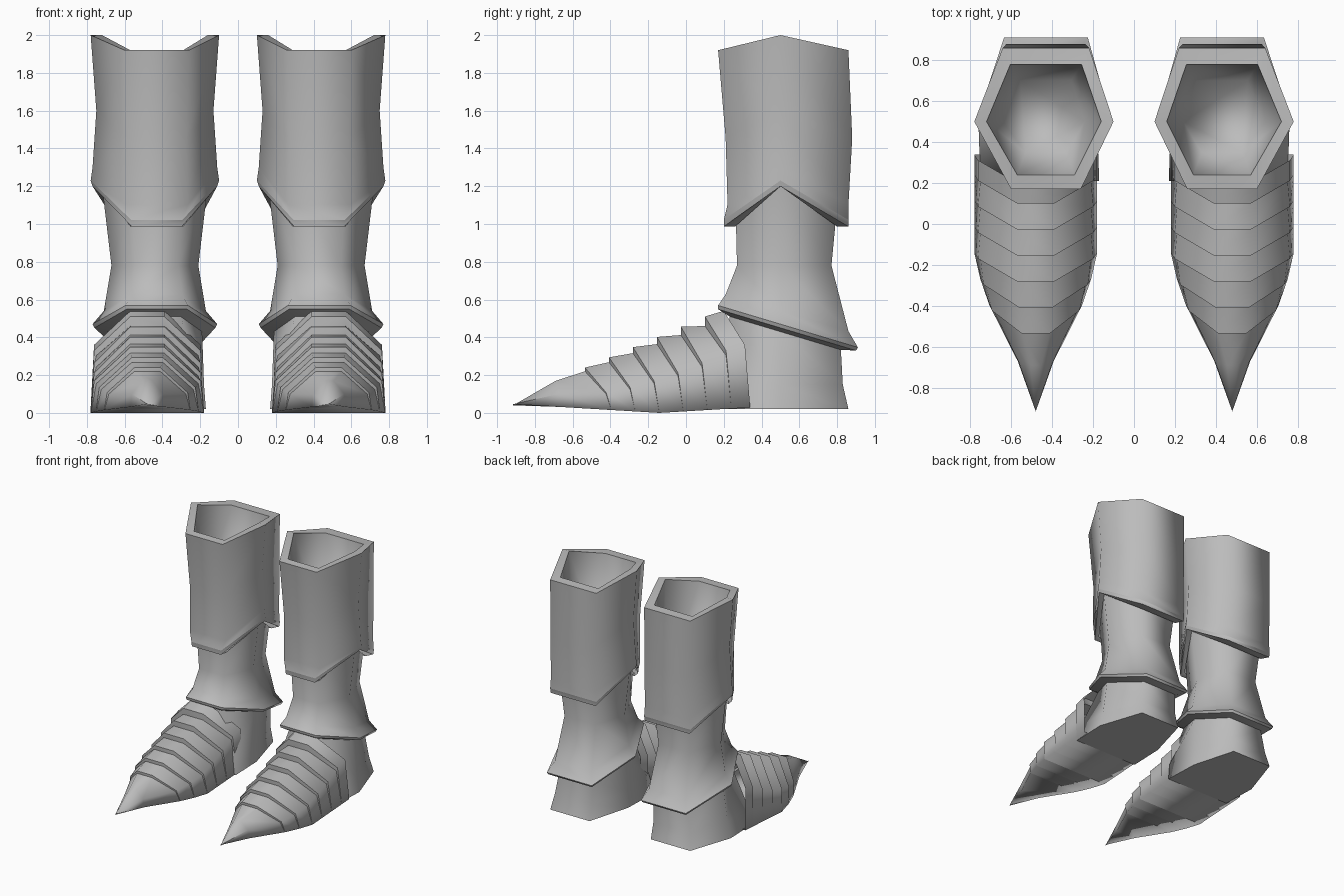
import bpy, bmesh

cube = bpy.data.objects.get("Cube")
if cube:
    bpy.data.objects.remove(cube)

steel = bpy.data.materials.new("grey_steel")
steel.use_nodes = True
grey = (0.5, 0.5, 0.5, 1)
steel.diffuse_color = grey
steel.node_tree.nodes["Principled BSDF"].inputs["Base Color"].default_value = grey


def loft(name, rings, sharp, cap_start=False, cap_end=False):
    """Skin closed rings of points, crease the listed rings, mirror to the other leg."""
    bm = bmesh.new()
    loops = [[bm.verts.new(point) for point in ring] for ring in rings]
    count = len(loops[0])
    for upper, lower in zip(loops, loops[1:]):
        for i in range(count):
            bm.faces.new((upper[i - 1], upper[i], lower[i], lower[i - 1]))
    if cap_start:
        bm.faces.new(loops[0])
    if cap_end:
        bm.faces.new(loops[-1])
    for face in bm.faces:
        face.smooth = True
    for index in sharp:
        loop = loops[index]
        for i in range(count):
            bm.edges.get((loop[i - 1], loop[i])).smooth = False
    bmesh.ops.remove_doubles(bm, verts=bm.verts, dist=0.0005)
    bmesh.ops.recalc_face_normals(bm, faces=bm.faces)
    mesh = bpy.data.meshes.new(name)
    bm.to_mesh(mesh)
    bm.free()
    mesh.materials.append(steel)
    obj = bpy.data.objects.new(name, mesh)
    bpy.context.collection.objects.link(obj)
    mirror = obj.modifiers.new("other_leg", 'MIRROR')
    mirror.use_mirror_merge = False


def hexagon(z, half, front, back, flat=0.5, slope=0, dip=0, x=0.44):
    """Six-sided leg ring, wide at the sides, flat at front and back."""
    def corner(side, y, share):
        return (x - 0.01 + side * half * share, y, z - dip - slope * (y - 0.5))
    return [corner(-1, front, flat), corner(1, front, flat), (x + half, 0.5, z),
            corner(1, back, 0.62), corner(-1, back, 0.62), (x - half, 0.5, z)]


def cuff_ring(z, half, front, back, flat=0.5):
    """Leg ring whose front and back hang lower the further down it sits."""
    return hexagon(z, half, front, back, flat, dip=0.08 + (2 - z) / 6)


# Shin cuff: hollow inside, rim, outer wall, flared pointed lip
loft("shin_cuff", [
    cuff_ring(1.4, 0.2, 0.35, 0.7),
    cuff_ring(2, 0.28, 0.24, 0.78),
    cuff_ring(2, 0.34, 0.17, 0.86),
    cuff_ring(1.6, 0.31, 0.21, 0.88),
    cuff_ring(1.3, 0.33, 0.22, 0.86),
    cuff_ring(1.23, 0.34, 0.2, 0.86, flat=0.4),
    cuff_ring(1.2, 0.33, 0.2, 0.86, flat=0.4),
    cuff_ring(1.2, 0.28, 0.26, 0.8),
], sharp=(1, 2, 5, 6), cap_start=True)

# Ankle guard: narrow waist, then a flared lip slanting down to the back
loft("ankle_guard", [
    hexagon(1.2, 0.28, 0.26, 0.81),
    hexagon(0.78, 0.23, 0.27, 0.77),
    hexagon(0.54, 0.27, 0.21, 0.86, slope=0.3),
    hexagon(0.47, 0.33, 0.17, 0.91, slope=0.3),
    hexagon(0.45, 0.32, 0.17, 0.9, slope=0.3),
    hexagon(0.43, 0.25, 0.23, 0.82, slope=0.3),
], sharp=(3, 4))

# Heel: widens down to the sole
loft("heel", [
    hexagon(0.43, 0.25, 0.23, 0.82, slope=0.3),
    hexagon(0.15, 0.27, 0.21, 0.83, flat=1, x=0.46),
    hexagon(0.02, 0.29, 0.21, 0.86, flat=1, x=0.47),
], sharp=(2,), cap_end=True)


def arch(y, top, shoulder, spread=0.14, squeeze=0.94):
    """Foot ring: narrow ridge in front, shoulders and base swept back by spread."""
    base_y = y + spread
    taper = max(0, -0.15 - base_y)
    half = max(0, 0.3 - 0.2 * taper - 0.4 * taper ** 2)
    sole = 0.06 * abs(base_y + 0.14)
    levels = [(half, base_y, sole),
              (half * squeeze, y + spread * 0.8, shoulder),
              (half * 0.3, y, top)]
    x = 0.48
    return ([(x + w, py, pz) for w, py, pz in levels]
            + [(x - w, py, pz) for w, py, pz in reversed(levels)])


# Foot plates: each one ends in a step that the next slides under
rings = [arch(0.2, 0.54, 0.36)]
shoulder = 0.33
for i in range(6):
    y = 0.1 - 0.127 * i
    top = 0.51 - 0.054 * i
    step = 0.05 - 0.006 * i
    rings.append(arch(y, top, shoulder))
    rings.append(arch(y, top - step, shoulder * 0.92, squeeze=0.9))
    shoulder *= 0.8

# Pointed toe
rings.append(arch(-0.69, 0.17, 0.1, spread=0.02))
rings.append(arch(-0.915, 0.04, 0.04, spread=0))
loft("foot_plates", rings, sharp=range(1, 13))
